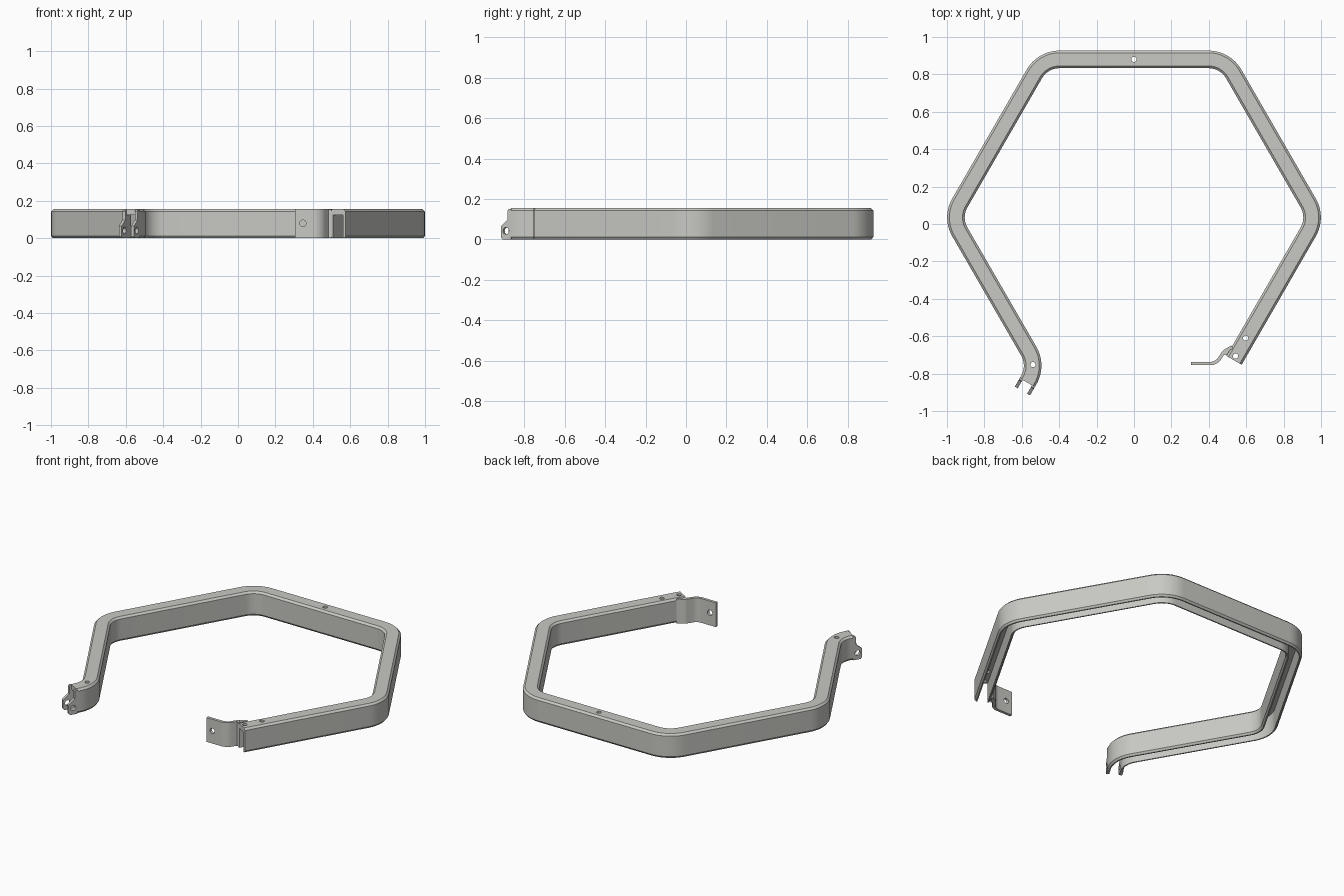
import bpy, bmesh, math
from mathutils import Vector, Matrix

if "Cube" in bpy.data.objects:
    bpy.data.objects.remove(bpy.data.objects["Cube"])

H = 0.155          # band height
HALF = 0.047       # half band width
grey = bpy.data.materials.new("light_grey")
grey.diffuse_color = (0.58, 0.58, 0.55, 1)
grey.use_nodes = True
grey.node_tree.nodes["Principled BSDF"].inputs["Base Color"].default_value = grey.diffuse_color


def finish(name, bm):
    bmesh.ops.recalc_face_normals(bm, faces=bm.faces)
    me = bpy.data.meshes.new(name)
    bm.to_mesh(me)
    bm.free()
    me.materials.append(grey)
    ob = bpy.data.objects.new(name, me)
    bpy.context.collection.objects.link(ob)
    return ob


def fillet(pts, radii, seg=12):
    """Rounded polyline as a list of (point, direction)."""
    pts = [Vector(p) for p in pts]
    out = [(pts[0], (pts[1] - pts[0]).normalized())]
    for i in range(1, len(pts) - 1):
        a = (pts[i] - pts[i - 1]).normalized()
        b = (pts[i + 1] - pts[i]).normalized()
        turn = math.atan2(a.x * b.y - a.y * b.x, a.dot(b))
        r, s = radii[i - 1], math.copysign(1, turn)
        start = pts[i] - a * r * math.tan(abs(turn) / 2)
        centre = start + Vector((-a.y, a.x)) * r * s
        for k in range(seg + 1):
            rot = Matrix.Rotation(turn * k / seg, 2)
            out.append((centre + rot @ (start - centre), rot @ a))
    out.append((pts[-1], (pts[-1] - pts[-2]).normalized()))
    return out


def sweep(name, path, section):
    """Sweep a closed (offset, height) section along a flat path."""
    bm = bmesh.new()
    rings = []
    for p, d in path:
        n = Vector((-d.y, d.x))
        rings.append([bm.verts.new((*(p + n * o), z)) for o, z in section])
    m = len(section)
    for r0, r1 in zip(rings, rings[1:]):
        for j in range(m):
            k = (j + 1) % m
            bm.faces.new((r0[j], r0[k], r1[k], r1[j]))
    bm.faces.new(rings[0])
    bm.faces.new(rings[-1])
    return finish(name, bm)


def prism(name, base, shift):
    """Extrude a polygon of 3D points by a vector."""
    bm = bmesh.new()
    f = bm.faces.new([bm.verts.new(p) for p in base])
    ext = bmesh.ops.extrude_face_region(bm, geom=[f])["geom"]
    bmesh.ops.translate(bm, vec=shift, verts=[v for v in ext if isinstance(v, bmesh.types.BMVert)])
    return finish(name, bm)


def drill(ob, centre, axis, r, depth):
    """Cut a round hole through a part."""
    bm = bmesh.new()
    bmesh.ops.create_cone(bm, cap_ends=True, segments=24, radius1=r, radius2=r, depth=depth)
    q = Vector((0, 0, 1)).rotation_difference(Vector(axis))
    bm.transform(Matrix.Translation(centre) @ q.to_matrix().to_4x4())
    cutter = finish("hole_cutter", bm)
    cutter.hide_render = True
    mod = ob.modifiers.new("hole", 'BOOLEAN')
    mod.operation, mod.solver, mod.object = 'DIFFERENCE', 'EXACT', cutter
    bpy.context.view_layer.objects.active = ob
    bpy.ops.object.modifier_apply(modifier=mod.name)
    bpy.data.objects.remove(cutter)


# Open hexagonal channel, hollow from below with chamfered edges
bend = Vector((-0.518, -0.757))
out_dir = Vector((-0.5, -0.866))
left_end = bend + out_dir * 0.105
right_end = (0.535, -0.729)
path = fillet([left_end, bend, (-0.976, 0.035), (-0.488, 0.88), (0.488, 0.88),
               (0.976, 0.035), right_end], [0.155] * 5)
half = [(HALF - 0.017, 0.125), (HALF - 0.017, 0), (HALF - 0.009, 0),
        (HALF, 0.012), (HALF, H - 0.012), (HALF - 0.012, H)]
section = half + [(-o, z) for o, z in reversed(half)]
channel = sweep("hexagon_channel", path, section)
for x, y in [(0, 0.88), (-0.54, -0.752), (0.597, -0.61), (0.543, -0.706)]:
    drill(channel, (x, y, H), (0, 0, 1), 0.014, 0.12)

# Pair of pierced lugs at the left end
side = Vector((-0.866, 0.5, 0))
lug_outline = [(0.10, 0), (0.148, 0), (0.157, 0.01), (0.157, 0.065), (0.118, 0.098),
               (0.118, H - 0.012), (0.112, H - 0.004), (0.10, H - 0.004)]
lugs = []
for name, off in [("outer_lug", HALF - 0.018), ("inner_lug", -HALF)]:
    base = [Vector((*(bend + out_dir * t), z)) + side * off for t, z in lug_outline]
    lug = prism(name, base, side * 0.018)
    drill(lug, Vector((*(bend + out_dir * 0.128), 0.042)) + side * (off + 0.009), side, 0.017, 0.06)
    lugs.append(lug)

# Curved latch tongue at the right end
tongue_path = fillet([(0.525, -0.657), (0.482, -0.682), (0.44, -0.746), (0.305, -0.746)],
                     [0.03, 0.06], 8)
tongue = sweep("latch_tongue", tongue_path,
               [(-0.009, 0), (0.009, 0), (0.009, H), (-0.009, H)])
drill(tongue, (0.347, -0.746, 0.08), (0, 1, 0), 0.017, 0.1)

# Gusset joining tongue and channel
gusset = prism("tongue_gusset", [(0.521, -0.655, 0), (0.482, -0.678, 0), (0.484, -0.7, 0),
                                 (0.497, -0.702, 0)], (0, 0, H - 0.002))

# Smooth the bends, keep the edges sharp
bpy.ops.object.select_all(action='DESELECT')
for ob in [channel, tongue, gusset] + lugs:
    ob.select_set(True)
bpy.context.view_layer.objects.active = channel
bpy.ops.object.shade_smooth_by_angle(angle=math.radians(25))
